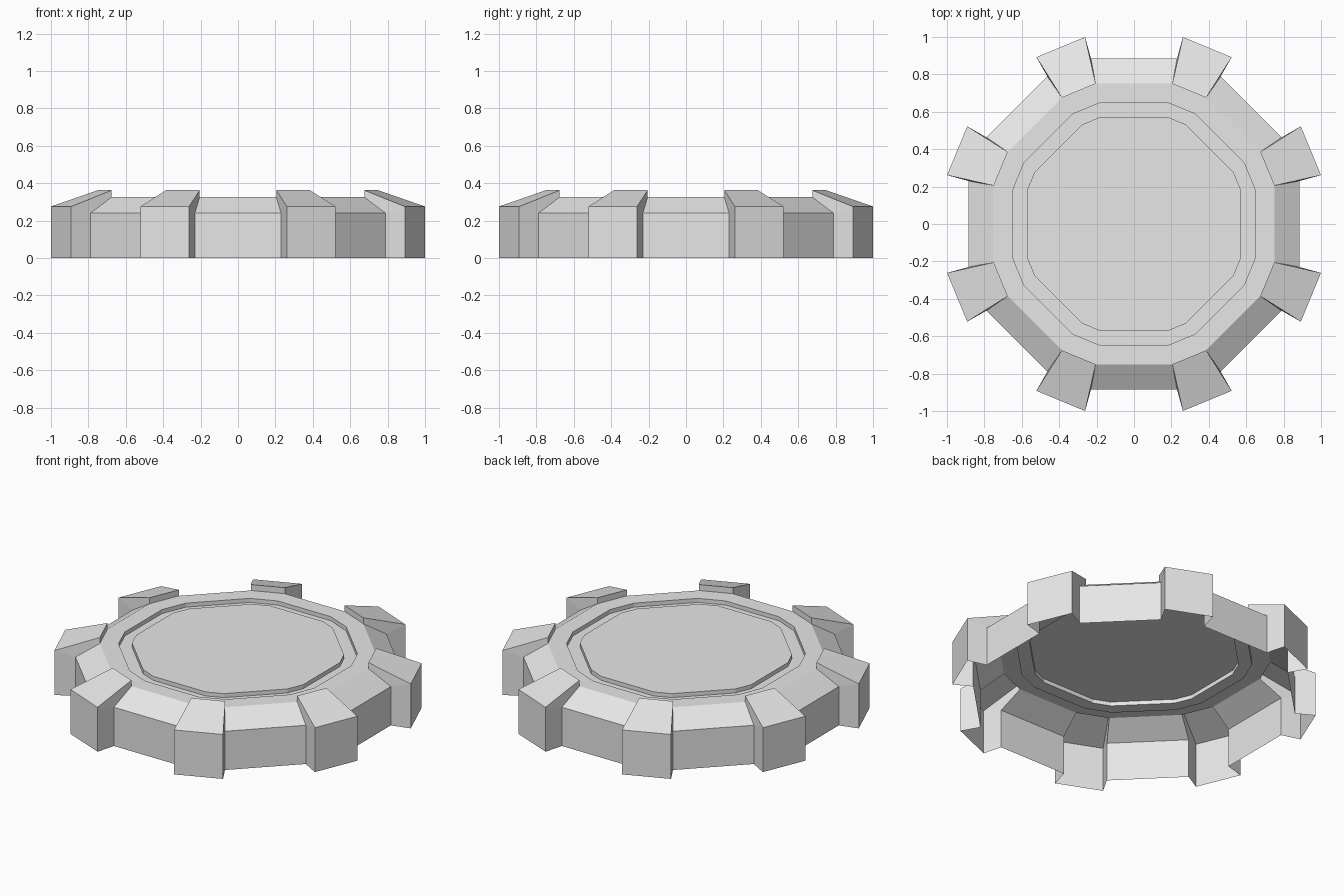
import bpy
import bmesh
from math import radians
from mathutils import Matrix, Vector

cube = bpy.data.objects.get("Cube")
if cube:
    bpy.data.objects.remove(cube, do_unlink=True)

SIDES = 8
STEP = radians(360 / SIDES)

grey = bpy.data.materials.new("light grey")
grey.use_nodes = True
grey.diffuse_color = (0.8, 0.8, 0.8, 1)
grey.node_tree.nodes["Principled BSDF"].inputs["Base Color"].default_value = (0.8, 0.8, 0.8, 1)


def turned(radius, offset, z, turn):
    """Point given by distance out, sideways offset and height, turned about z."""
    return Matrix.Rotation(turn * STEP, 3, "Z") @ Vector((radius, offset, z))


def build(name, faces):
    """Open shell from corner lists, welded, with each face turned outward."""
    bm = bmesh.new()
    for corners, outward in faces:
        face = bm.faces.new([bm.verts.new(c) for c in corners])
        face.normal_update()
        if face.normal.dot(outward) < 0:
            face.normal_flip()
    bmesh.ops.remove_doubles(bm, verts=bm.verts, dist=0.0005)
    mesh = bpy.data.meshes.new(name)
    bm.to_mesh(mesh)
    bm.free()
    mesh.materials.append(grey)
    obj = bpy.data.objects.new(name, mesh)
    bpy.context.collection.objects.link(obj)


def ring(radius, half, z):
    """Eight long sides joined by short chamfers."""
    return [turned(radius, s * half, z, k) for k in range(SIDES) for s in (-1, 1)]


def band(a, b, direction):
    """Quads between two rings; direction is out, in or up."""
    quads = []
    for i in range(len(a)):
        j = (i + 1) % len(a)
        mid = (a[i] + a[j]) / 2
        flat = Vector((mid.x, mid.y, 0))
        way = {"out": flat, "in": -flat, "up": Vector((0, 0, 1))}[direction]
        quads.append(([a[i], a[j], b[j], b[i]], way))
    return quads


# Outer wall panels with sloped shoulders
WALL_BOTTOM, WALL_TOP, RIM = (0.885, 0.23, 0), (0.885, 0.23, 0.24), (0.75, 0.205, 0.325)
panels = []
for k in range(SIDES):
    out = turned(1, 0, 1, k)
    for (r1, h1, z1), (r2, h2, z2) in ((WALL_BOTTOM, WALL_TOP), (WALL_TOP, RIM)):
        panels.append(([turned(r1, -h1, z1, k), turned(r1, h1, z1, k),
                        turned(r2, h2, z2, k), turned(r2, -h2, z2, k)], out))
build("outer_wall", panels)

# Raised blocks across the corners, hollow below
blocks = []
for k in range(SIDES):
    turn = k + 0.5
    out = turned(1, 0, 0, turn)
    sides = []
    for s in (-1, 1):
        # The neighbouring panel's edge closes the block's side
        panel = k if s < 0 else k + 1
        wb, wt, rim = [turned(r, -s * h, z, panel) for r, h, z in (WALL_BOTTOM, WALL_TOP, RIM)]
        foot = turned(1.0238, s * 0.141, 0, turn)
        brow = turned(1.0238, s * 0.141, 0.275, turn)
        crest = Vector((rim.x, rim.y, 0.362))
        sides.append((foot, brow, crest, rim))
        sideways = turned(0, s, 0, turn)
        blocks.append(([foot, brow, wt, wb], sideways))
        blocks.append(([brow, crest, rim, wt], sideways))
    left, right = sides
    for i, way in enumerate((out, Vector((0, 0, 1)), -out)):
        blocks.append(([left[i], right[i], right[i + 1], left[i + 1]], way))
build("corner_blocks", blocks)

# Flat rim, shallow groove and centre plate
TOP, GROOVE = 0.325, 0.3
rim_edge = ring(*RIM)
outer_top, outer_low = ring(0.648, 0.182, TOP), ring(0.648, 0.182, GROOVE)
inner_low, inner_top = ring(0.572, 0.18, GROOVE), ring(0.572, 0.18, TOP)
build("top_rim", band(rim_edge, outer_top, "up"))
build("groove", band(outer_top, outer_low, "in")
      + band(outer_low, inner_low, "up")
      + band(inner_low, inner_top, "out"))
build("centre_plate", [(inner_top, Vector((0, 0, 1)))])
